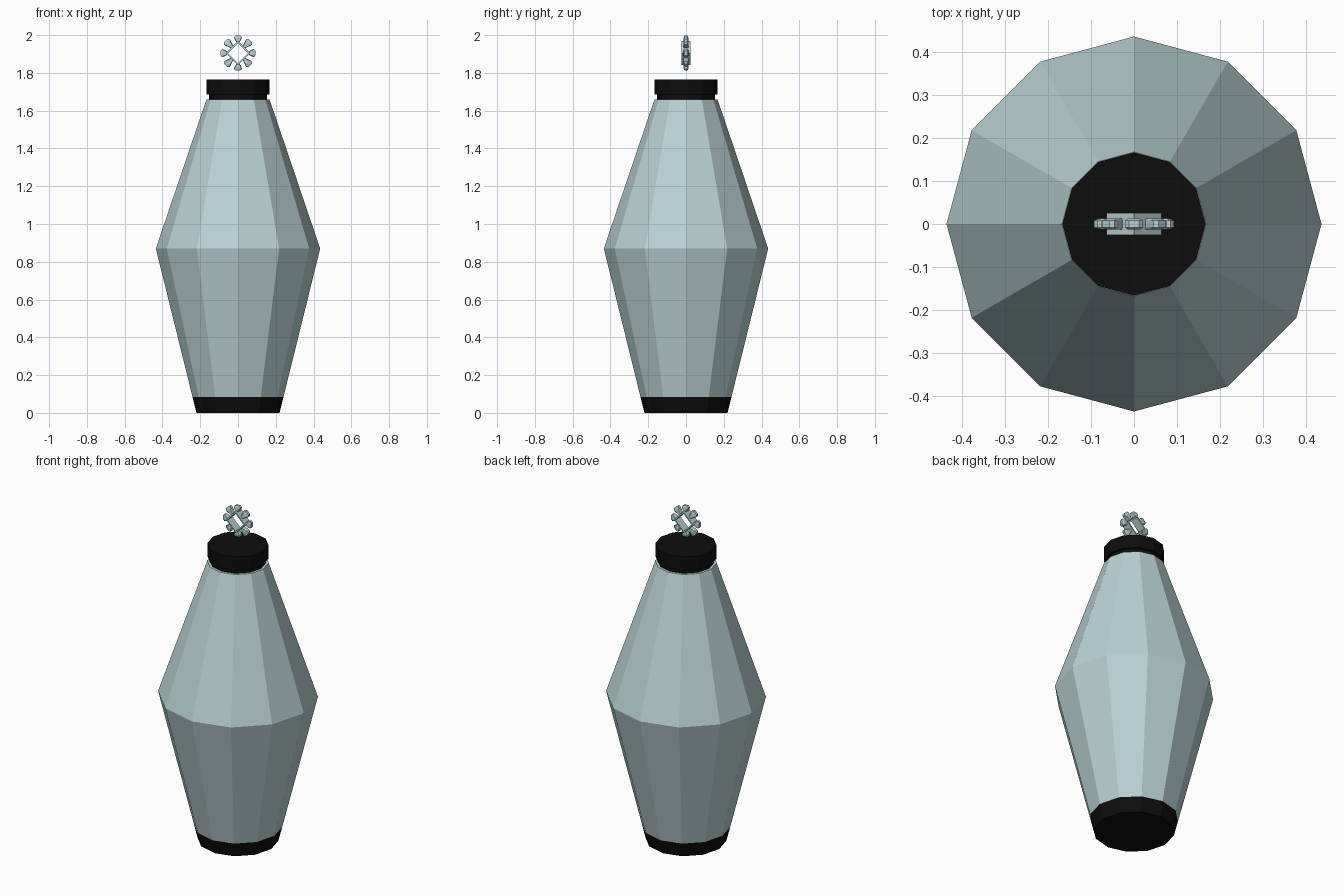
import bpy
import bmesh
from math import sin, cos, pi, radians

if "Cube" in bpy.data.objects:
    bpy.data.objects.remove(bpy.data.objects["Cube"])


def material(name, colour):
    mat = bpy.data.materials.new(name)
    mat.use_nodes = True
    mat.diffuse_color = colour
    mat.node_tree.nodes["Principled BSDF"].inputs["Base Color"].default_value = colour
    return mat


glass = material("pale blue grey", (0.49, 0.645, 0.66, 1))
black = material("black", (0.004, 0.004, 0.004, 1))


def finish(name, bm, mat):
    bmesh.ops.recalc_face_normals(bm, faces=bm.faces)
    mesh = bpy.data.meshes.new(name)
    bm.to_mesh(mesh)
    bm.free()
    mesh.materials.append(mat)
    obj = bpy.data.objects.new(name, mesh)
    bpy.context.collection.objects.link(obj)
    return obj


def loft(bm, rings, closed=False):
    """Bridge successive rings of points; cap the ends or join them up."""
    loops = [[bm.verts.new(p) for p in ring] for ring in rings]
    pairs = list(zip(loops, loops[1:]))
    if closed:
        pairs.append((loops[-1], loops[0]))
    else:
        bm.faces.new(loops[0])
        bm.faces.new(loops[-1])
    for a, b in pairs:
        for i in range(len(a)):
            j = (i + 1) % len(a)
            bm.faces.new((a[i], a[j], b[j], b[i]))


def lathe(name, profile, mat, sides=12):
    bm = bmesh.new()
    loft(bm, [[(r * cos(2 * pi * i / sides), r * sin(2 * pi * i / sides), z)
               for i in range(sides)] for r, z in profile])
    return finish(name, bm, mat)


# Faceted vessel
lathe("base_band", [(0.22, 0), (0.241, 0.085)], black)
lathe("vessel_body", [(0.241, 0.085), (0.435, 0.87), (0.167, 1.66)], glass)
lathe("neck", [(0.153, 1.655), (0.153, 1.69)], black)
lathe("cap", [(0.166, 1.685), (0.166, 1.765)], black)

CENTRE = 1.905

# Open diamond frame in the middle of the ornament
bm = bmesh.new()
loft(bm, [[(r * cos(i * pi / 2), y, CENTRE + r * sin(i * pi / 2)) for i in range(4)]
          for r, y in ((0.064, -0.025), (0.064, 0.025), (0.053, 0.025), (0.053, -0.025))],
     closed=True)
finish("ornament_frame", bm, glass)


# Eight fan-shaped petals with raised faces
def petal(index):
    angle = radians(45 * index)
    inner = 0.046 if index % 2 else 0.058
    half = [(inner, 0.009), (0.074, 0.019), (0.085, 0.021), (0.093, 0.012)]
    outline = half + [(r, -w) for r, w in reversed(half)]

    def ring(scale, y):
        pts = []
        for r, w in outline:
            r, w = inner + (r - inner) * scale, w * scale
            pts.append((r * cos(angle) - w * sin(angle), y,
                        CENTRE + r * sin(angle) + w * cos(angle)))
        return pts

    bm = bmesh.new()
    loft(bm, [ring(0.65, -0.013), ring(1, -0.008), ring(1, 0.008), ring(0.65, 0.013)])
    finish(f"ornament_petal_{index + 1}", bm, glass)


for i in range(8):
    petal(i)
